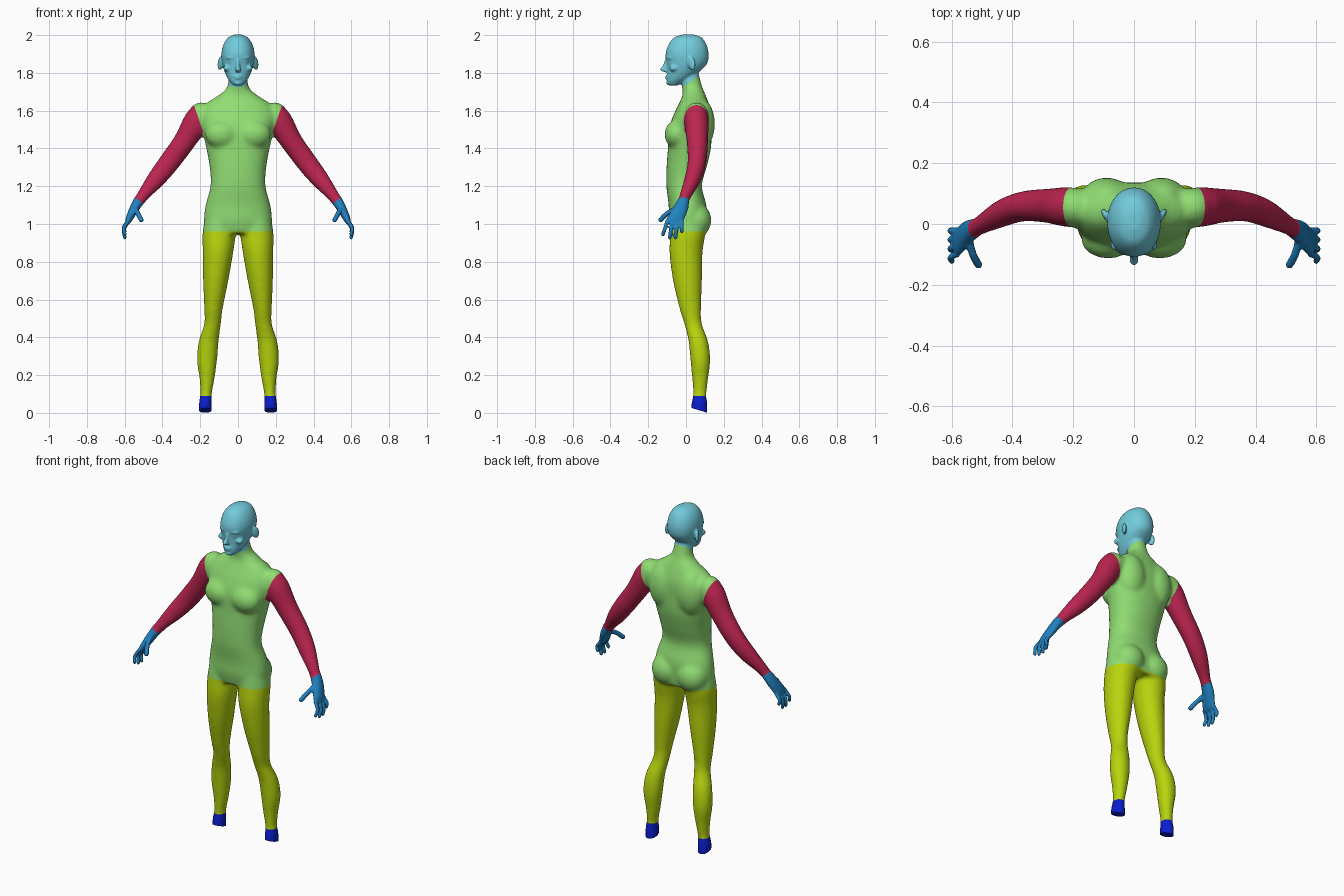
import bpy
import bmesh
from math import cos, sin, pi, radians, copysign
from mathutils import Vector, Matrix

cube = bpy.data.objects.get("Cube")
if cube:
    bpy.data.objects.remove(cube, do_unlink=True)


def spline(points, steps=5):
    """Smooth curve through stations of (x, y, z, width radius, depth radius)."""
    pts = [Vector(p) for p in points]
    pts = [pts[0]] + pts + [pts[-1]]
    out = []
    for a, b, c, d in zip(pts, pts[1:], pts[2:], pts[3:]):
        for i in range(steps):
            t = i / steps
            out.append(b + (c - a) * (t / 2)
                       + (a * 2 - b * 5 + c * 4 - d) * (t * t / 2)
                       + (b * 3 - a - c * 3 + d) * (t ** 3 / 2))
    return out + [pts[-1]]


def loft(bm, stations, tilt=0, power=2.0, sides=32):
    """Closed tube of rounded sections, each tilted about the depth axis."""
    def bend(v):
        return copysign(abs(v) ** (2 / power), v)
    rings = []
    for x, y, z, rx, ry in spline(stations):
        ring = []
        for i in range(sides):
            a = 2 * pi * i / sides
            u, v = rx * bend(cos(a)), ry * bend(sin(a))
            ring.append(bm.verts.new((x + u * cos(tilt), y + v, z + u * sin(tilt))))
        rings.append(ring)
    for low, high in zip(rings, rings[1:]):
        for i in range(sides):
            j = (i + 1) % sides
            bm.faces.new((low[i], low[j], high[j], high[i]))
    bm.faces.new(rings[0])
    bm.faces.new(rings[-1])


def ball(bm, place, size, turn=0, lean=0):
    matrix = (Matrix.Translation(place) @ Matrix.Rotation(turn, 4, 'Z')
              @ Matrix.Rotation(lean, 4, 'X') @ Matrix.Diagonal((*size, 1)))
    bmesh.ops.create_uvsphere(bm, u_segments=24, v_segments=16, radius=1, matrix=matrix)


def digit(bm, points, radius):
    """Finger or thumb: a chain of balls along a smooth path."""
    for x, y, z, swell, _ in spline([(*p, 1, 1) for p in points], 8):
        ball(bm, (x, y, z), [radius * swell] * 3)


def mirror(bm):
    both = bmesh.ops.duplicate(bm, geom=bm.verts[:] + bm.edges[:] + bm.faces[:])["geom"]
    bmesh.ops.scale(bm, vec=(-1, 1, 1), verts=[g for g in both if isinstance(g, bmesh.types.BMVert)])


def fuse(bm, voxel, rounds):
    """Blend overlapping volumes into one smooth skin."""
    bmesh.ops.recalc_face_normals(bm, faces=bm.faces[:])
    mesh = bpy.data.meshes.new("blend")
    bm.to_mesh(mesh)
    bm.free()
    obj = bpy.data.objects.new("blend", mesh)
    bpy.context.scene.collection.objects.link(obj)
    remesh = obj.modifiers.new("Remesh", 'REMESH')
    remesh.mode = 'VOXEL'
    remesh.voxel_size = voxel
    soften = obj.modifiers.new("Smooth", 'SMOOTH')
    soften.factor = 0.5
    soften.iterations = rounds
    graph = bpy.context.evaluated_depsgraph_get()
    skin = bpy.data.meshes.new_from_object(obj.evaluated_get(graph))
    bpy.data.objects.remove(obj, do_unlink=True)
    bpy.data.meshes.remove(mesh)
    result = bmesh.new()
    result.from_mesh(skin)
    bpy.data.meshes.remove(skin)
    return result


body = bmesh.new()
# leg and ankle stub
loft(body, [(.095, .01, 1.03, .08, .085), (.1, .01, .95, .088, .092), (.106, 0, .85, .081, .088),
            (.118, .008, .7, .067, .077), (.13, .023, .55, .049, .057), (.135, .038, .47, .045, .047),
            (.155, .065, .38, .053, .052), (.164, .076, .28, .054, .053), (.164, .075, .18, .04, .043),
            (.169, .073, .1, .031, .036), (.173, .071, .05, .035, .043), (.173, .071, -.04, .034, .044)])
# arm
loft(body, [(.15, .055, 1.6, .045, .055), (.21, .055, 1.555, .07, .066), (.285, .06, 1.435, .059, .057),
            (.365, .058, 1.325, .056, .05), (.435, .035, 1.235, .049, .046),
            (.5, 0, 1.155, .034, .034), (.53, -.018, 1.11, .03, .03)], radians(36))
# deltoid, chest, shoulder blade and buttock
ball(body, (.195, .055, 1.57), (.07, .065, .075))
ball(body, (.085, -.05, 1.475), (.09, .064, .075))
ball(body, (.09, .085, 1.53), (.085, .068, .13))
ball(body, (.083, .055, 1.02), (.09, .08, .09))
mirror(body)
# trunk and neck
loft(body, [(0, .015, .95, .165, .09), (0, .01, 1.02, .18, .1), (0, .008, 1.1, .172, .1),
            (0, -.01, 1.2, .146, .094), (0, .003, 1.3, .15, .106), (0, .018, 1.4, .168, .114),
            (0, .022, 1.5, .19, .114), (0, .035, 1.58, .2, .1), (0, .042, 1.64, .165, .078),
            (0, .043, 1.68, .105, .062), (0, .034, 1.72, .06, .054), (0, .022, 1.77, .05, .052),
            (0, .015, 1.83, .045, .045)], power=2.2)
body = fuse(body, .01, 10)

detail = bmesh.new()
# palm
loft(detail, [(.52, -.012, 1.13, .03, .03), (.55, -.03, 1.08, .025, .041),
              (.575, -.055, 1.03, .019, .047), (.586, -.062, 1.005, .013, .044)], radians(25))
# fingers and thumb
for base, tip, end in ((-.1, -.122, .945), (-.073, -.087, .928), (-.047, -.055, .928), (-.022, -.022, .96)):
    digit(detail, [(.582, base, 1.015), (.604, (base + tip) / 2, (end + 1.01) / 2), (.599, tip, end)], .0105)
digit(detail, [(.545, -.045, 1.085), (.53, -.1, 1.055), (.512, -.134, 1.022)], .0135)
# brow, eye, cheekbone and ear
ball(detail, (.036, -.088, 1.88), (.03, .014, .008), radians(20))
ball(detail, (.035, -.083, 1.858), (.017, .013, .009), radians(15))
ball(detail, (.054, -.06, 1.825), (.022, .03, .018), radians(25))
ball(detail, (.094, .03, 1.85), (.01, .023, .037), radians(-28), radians(12))
mirror(detail)
# head
loft(detail, [(0, .012, 2.003, .02, .03), (0, .01, 1.987, .052, .073), (0, .008, 1.95, .077, .1),
              (0, .006, 1.9, .088, .114), (0, .005, 1.85, .083, .107), (0, -.012, 1.81, .072, .088),
              (0, -.035, 1.775, .057, .066), (0, -.055, 1.75, .04, .045), (0, -.068, 1.734, .024, .025)],
     power=2.1)
# nose
loft(detail, [(0, -.1, 1.875, .008, .01), (0, -.11, 1.84, .009, .013),
              (0, -.12, 1.817, .015, .018), (0, -.106, 1.805, .012, .01)])
# lips and chin
for z, wide in ((1.783, .024), (1.772, .02)):
    ball(detail, (0, -.098, z), (wide, .012, .006))
ball(detail, (0, -.09, 1.747), (.02, .015, .013))
# merge the trunk with the finer parts
trunk = bpy.data.meshes.new("trunk")
body.to_mesh(trunk)
body.free()
detail.from_mesh(trunk)
bpy.data.meshes.remove(trunk)
skin = fuse(detail, .006, 3)

# flat slanted sole
everything = skin.verts[:] + skin.edges[:] + skin.faces[:]
bmesh.ops.bisect_plane(skin, geom=everything, dist=1e-5, plane_co=(0, .115, 0),
                       plane_no=(0, -.3, -1), clear_outer=True)
bmesh.ops.holes_fill(skin, edges=[e for e in skin.edges if e.is_boundary], sides=0)

# clean seams where the colours meet
ARM_AT, ARM_DIR = Vector((.185, 0, 1.49)), Vector((.945, 0, -.327))
WRIST_AT, WRIST_DIR = Vector((.525, 0, 1.125)), Vector((.59, 0, -.81))
NECK_AT, NECK_DIR = Vector((0, 0, 1.738)), Vector((0, -.57, .82))
HIP, ANKLE = .96, .09
flip = Vector((-1, 1, 1))
seams = [(NECK_AT, NECK_DIR), (Vector((0, 0, HIP)), Vector((0, 0, 1))), (Vector((0, 0, ANKLE)), Vector((0, 0, 1)))]
for at, way in ((ARM_AT, ARM_DIR), (WRIST_AT, WRIST_DIR)):
    seams += [(at, way), (at * flip, way * flip)]
for at, way in seams:
    everything = skin.verts[:] + skin.edges[:] + skin.faces[:]
    bmesh.ops.bisect_plane(skin, geom=everything, dist=1e-5, plane_co=at, plane_no=way)


def region(p):
    p = Vector((abs(p.x), p.y, p.z))
    beside = p.x > ARM_AT.x + (ARM_AT.z - p.z) * .25
    if beside and p.x > .4 and (p - WRIST_AT).dot(WRIST_DIR) > 0:
        return "hands"
    if beside and p.z > HIP and (p - ARM_AT).dot(ARM_DIR) > 0:
        return "arms"
    if p.z < HIP:
        return "feet" if p.z < ANKLE else "legs"
    return "head" if (p - NECK_AT).dot(NECK_DIR) > 0 else "torso"


PARTS = {
    "head": ("pale_blue", (.17, .6, .72)),
    "torso": ("soft_green", (.28, .72, .17)),
    "arms": ("crimson", (.5, .018, .08)),
    "hands": ("mid_blue", (.015, .22, .52)),
    "legs": ("lime_yellow", (.48, .66, .004)),
    "feet": ("deep_blue", (.003, .013, .62)),
}
for part, (colour, rgb) in PARTS.items():
    mat = bpy.data.materials.new(colour)
    mat.use_nodes = True
    mat.diffuse_color = (*rgb, 1)
    mat.node_tree.nodes["Principled BSDF"].inputs["Base Color"].default_value = (*rgb, 1)
    piece = skin.copy()
    others = [f for f in piece.faces if region(f.calc_center_median()) != part]
    bmesh.ops.delete(piece, geom=others, context='FACES')
    for face in piece.faces:
        face.smooth = len(face.verts) < 8
    mesh = bpy.data.meshes.new(part)
    piece.to_mesh(mesh)
    piece.free()
    mesh.materials.append(mat)
    bpy.context.scene.collection.objects.link(bpy.data.objects.new(part, mesh))
skin.free()
